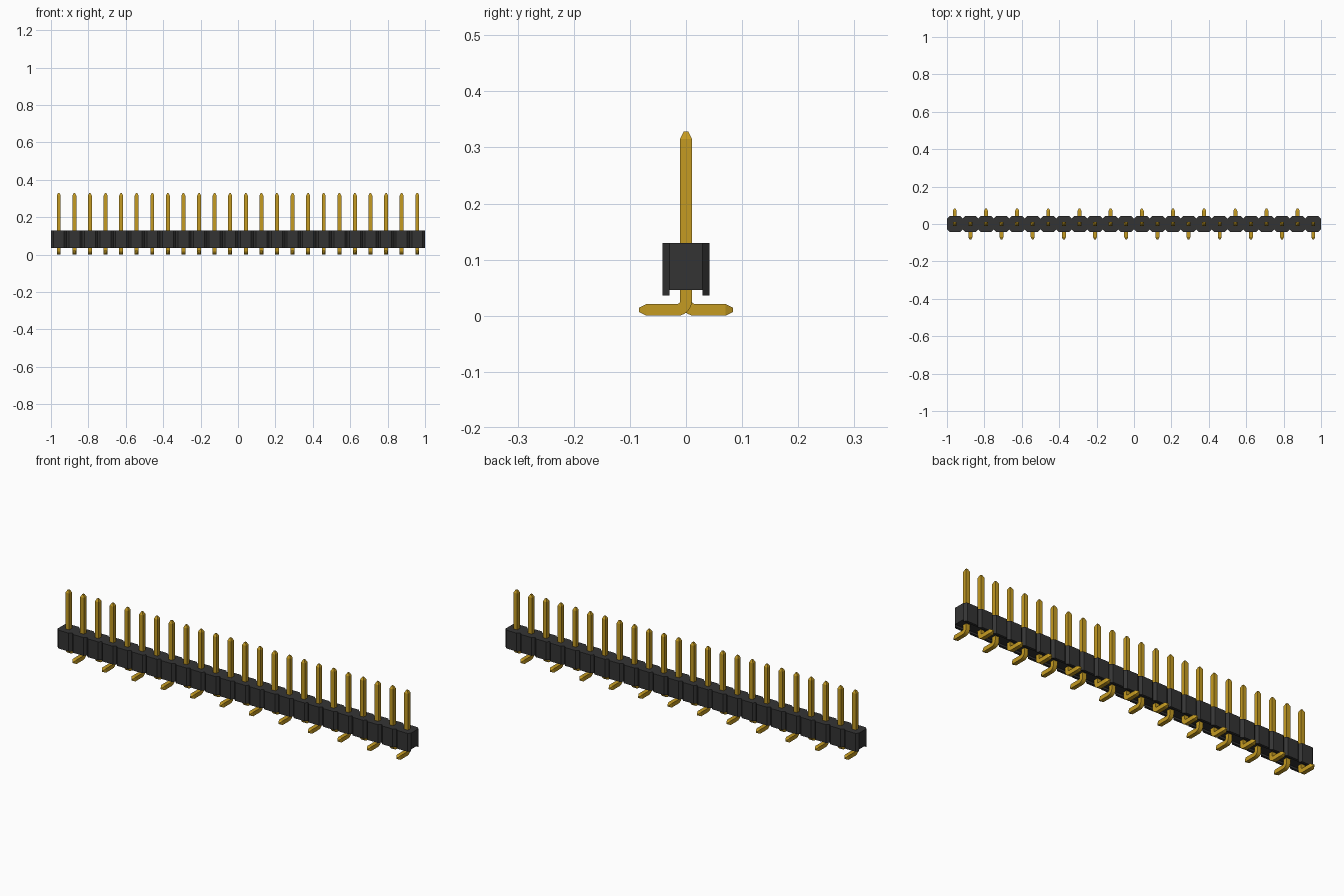
import bpy, bmesh, math
from mathutils import Vector

cube = bpy.data.objects.get("Cube")
if cube:
    bpy.data.objects.remove(cube, do_unlink=True)

COUNT = 24
PITCH = 2 / COUNT
HALF = PITCH / 2        # housing half depth
CHAMFER = 0.0125        # corner cut of each housing cell
PIN = 0.0105            # pin half thickness


def material(name, color):
    mat = bpy.data.materials.new(name)
    mat.use_nodes = True
    mat.diffuse_color = (*color, 1)
    mat.node_tree.nodes["Principled BSDF"].inputs["Base Color"].default_value = (*color, 1)
    return mat


def finish(bm, name, mat):
    bmesh.ops.remove_doubles(bm, verts=bm.verts, dist=1e-5)
    bmesh.ops.recalc_face_normals(bm, faces=bm.faces)
    mesh = bpy.data.meshes.new(name)
    bm.to_mesh(mesh)
    bm.free()
    mesh.materials.append(mat)
    obj = bpy.data.objects.new(name, mesh)
    bpy.context.collection.objects.link(obj)
    return obj


black = material("black plastic", (0.034, 0.034, 0.034))
gold = material("gold metal", (0.56, 0.33, 0.016))


# Housing: channelled cross-section lofted along x, pinched between cells
def housing():
    bm = bmesh.new()
    inner = HALF - CHAMFER
    z_rail, z_core, z_top = 0.036, 0.046, 0.1295
    stations = [(-1.0, inner)]
    for i in range(COUNT):
        x = -1 + i * PITCH
        stations += [(x + CHAMFER, HALF), (x + PITCH - CHAMFER, HALF), (x + PITCH, inner)]
    rings = []
    for x, outer in stations:
        side = [(outer, z_top), (outer, z_rail), (inner, z_rail), (inner, z_core)]
        section = side + [(-y, z) for y, z in reversed(side)]
        rings.append([bm.verts.new((x, y, z)) for y, z in section])
    for a, b in zip(rings, rings[1:]):
        for k in range(8):
            m = (k + 1) % 8
            bm.faces.new((a[k], a[m], b[m], b[k]))
    for r in (rings[0], rings[-1]):
        bm.faces.new((r[0], r[3], r[4], r[7]))
    return finish(bm, "housing", black)


# Pin: square bar swept up from the foot, round the bend, with tapered tips
def pin_mesh():
    bm = bmesh.new()
    radius, tip = 0.0158, 0.004
    cy, cz = radius, PIN + radius
    path = [(HALF * 2, PIN, 0, tip), (HALF * 2 - 0.013, PIN, 0, PIN)]
    steps = 6
    for i in range(steps + 1):
        a = math.pi / 2 * i / steps
        path.append((cy - radius * math.sin(a), cz - radius * math.cos(a), a, PIN))
    path += [(0, 0.315, math.pi / 2, PIN), (0, 0.328, math.pi / 2, tip)]
    rings = []
    for y, z, a, w in path:
        normal = Vector((0, math.sin(a), math.cos(a)))
        centre = Vector((0, y, z))
        rings.append([bm.verts.new(centre + Vector((sx * w, 0, 0)) + normal * (sn * w))
                      for sx, sn in ((-1, -1), (1, -1), (1, 1), (-1, 1))])
    for a, b in zip(rings, rings[1:]):
        for k in range(4):
            m = (k + 1) % 4
            bm.faces.new((a[k], a[m], b[m], b[k]))
    bm.faces.new(rings[0])
    bm.faces.new(rings[-1])
    return finish(bm, "pin_1", gold)


housing()

# Row of pins with feet alternating back and front
first = pin_mesh()
for i in range(COUNT):
    pin = first
    if i:
        pin = bpy.data.objects.new(f"pin_{i + 1}", first.data)
        bpy.context.collection.objects.link(pin)
    pin.location.x = -1 + (i + 0.5) * PITCH
    pin.rotation_euler.z = math.pi * (i % 2)
